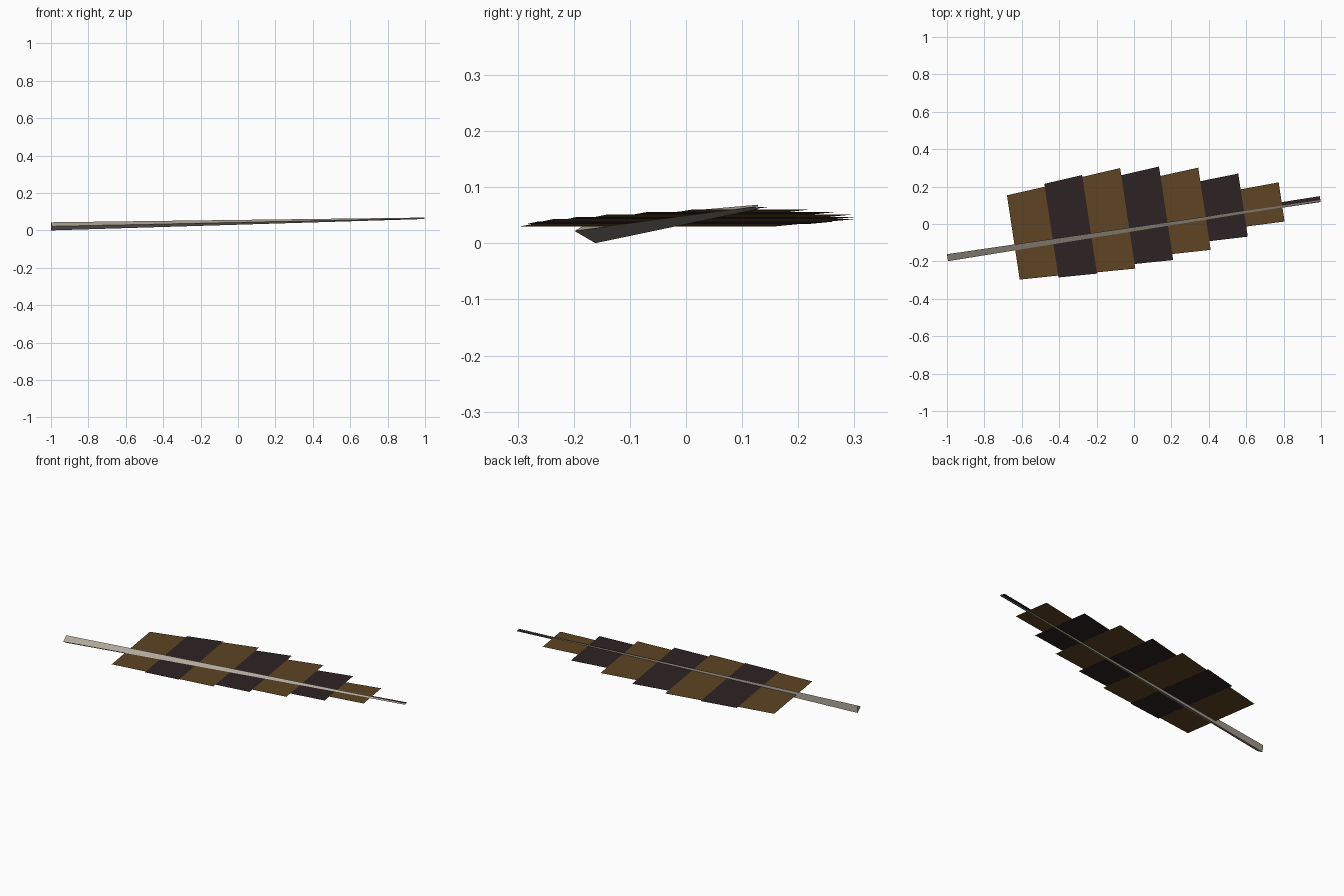
import bpy, bmesh, math
from mathutils import Matrix

if "Cube" in bpy.data.objects:
    bpy.data.objects.remove(bpy.data.objects["Cube"])

# Feather frame: local x runs from quill to tip, y across the vane, z up
YAW = math.radians(8.6)
SLOPE = math.atan(0.0213)
FRAME = (Matrix.Translation((0, -0.025, 0.0435))
         @ Matrix.Rotation(YAW, 4, 'Z') @ Matrix.Rotation(-SLOPE, 4, 'Y'))


def material(name, rgb):
    m = bpy.data.materials.new(name)
    m.diffuse_color = (*rgb, 1)
    m.use_nodes = True
    m.node_tree.nodes["Principled BSDF"].inputs["Base Color"].default_value = m.diffuse_color
    return m


BROWN = material("brown", (0.112, 0.056, 0.017))
DARK = material("dark_brown", (0.026, 0.016, 0.017))
BONE = material("bone_grey", (0.43, 0.39, 0.32))


def add_object(name, bm, mat):
    mesh = bpy.data.meshes.new(name)
    bm.transform(FRAME)
    bm.to_mesh(mesh)
    bm.free()
    mesh.materials.append(mat)
    bpy.context.collection.objects.link(bpy.data.objects.new(name, mesh))


# Shaft: long tapering three-sided rod with one edge toward the front
bm = bmesh.new()
rings = []
for x, r in ((-1.009, 0.0250), (1.009, 0.0045)):
    ring = []
    for k in range(3):
        a = -math.pi / 2 + k * math.tau / 3
        ring.append(bm.verts.new((x, r * math.cos(a + math.pi / 2 + math.pi)
                                  + 0.08 * r, r * math.sin(a + math.pi / 2))))
    rings.append(ring)
for k in range(3):
    n = (k + 1) % 3
    bm.faces.new((rings[0][k], rings[0][n], rings[1][n], rings[1][k]))
bm.faces.new(rings[0])
bm.faces.new(rings[1])
bmesh.ops.recalc_face_normals(bm, faces=bm.faces)
add_object("shaft", bm, BONE)

# Vane bands: flat trapezoids flaring toward the tip, alternating in colour
WIDTHS = (0.456, 0.506, 0.516, 0.480, 0.422, 0.324, 0.201, 0.030)
START, STEP, FLARE, BACK = -0.645, 0.2067, 1.053, 0.61
for i, w in enumerate(WIDTHS):
    x0, x1 = START + i * STEP, START + (i + 1) * STEP
    shift = 0.004 if i == len(WIDTHS) - 1 else 0
    bm = bmesh.new()
    corners = [(x0, -w * (1 - BACK)), (x1, -w * FLARE * (1 - BACK)),
               (x1, w * FLARE * BACK), (x0, w * BACK)]
    bm.faces.new([bm.verts.new((x, y + shift, 0)) for x, y in corners])
    add_object(f"vane_band_{i + 1}", bm, DARK if i % 2 else BROWN)
